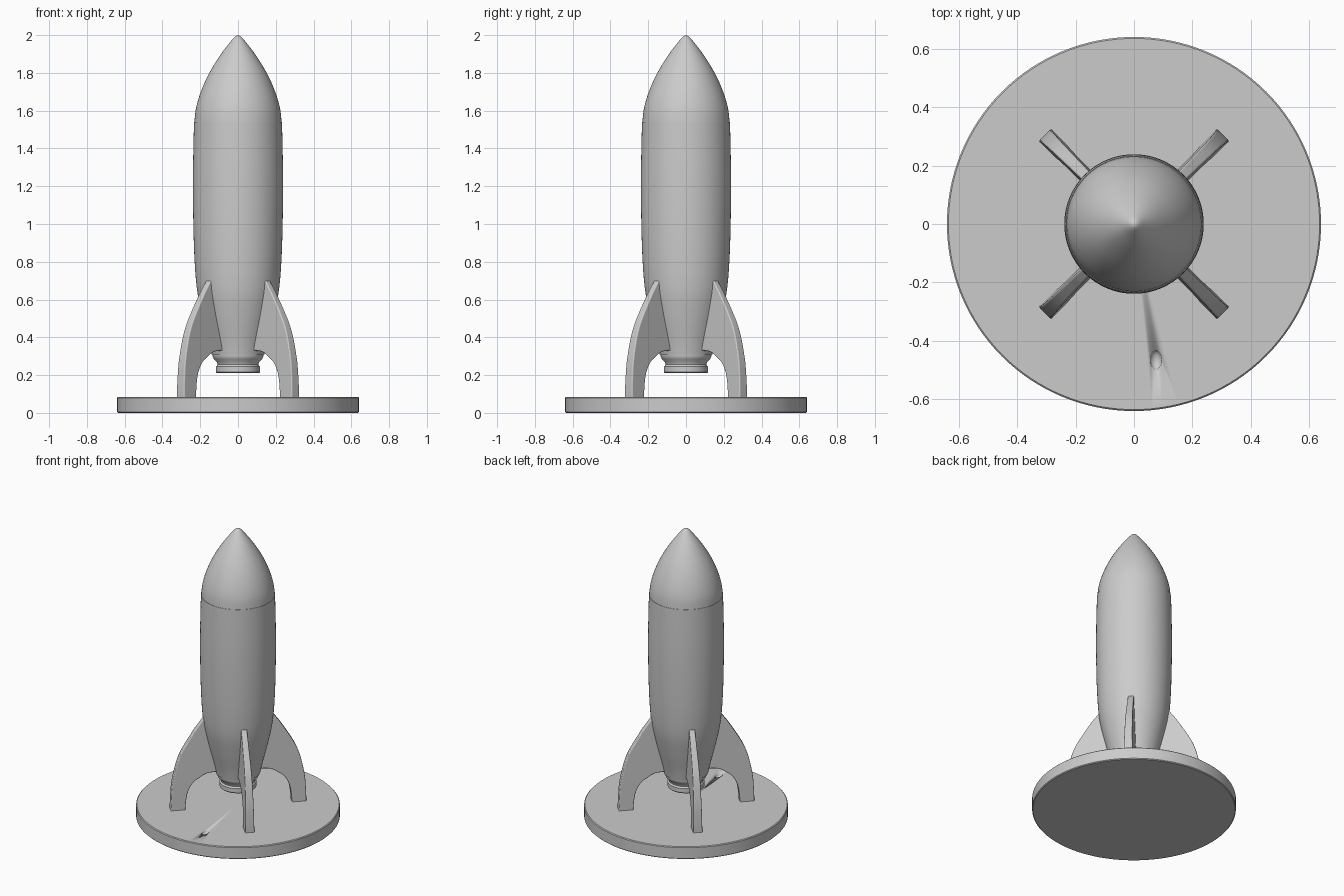
import bpy, bmesh
from math import pi, cos, sin, radians
from mathutils import Matrix

default = bpy.data.objects.get("Cube")
if default:
    bpy.data.objects.remove(default, do_unlink=True)

grey = bpy.data.materials.new("plain grey")
grey.use_nodes = True
colour = (0.6, 0.6, 0.6, 1)
grey.diffuse_color = colour
grey.node_tree.nodes["Principled BSDF"].inputs["Base Color"].default_value = colour


def finish(bm, name, angle=35):
    bmesh.ops.recalc_face_normals(bm, faces=bm.faces)
    mesh = bpy.data.meshes.new(name)
    bm.to_mesh(mesh)
    bm.free()
    mesh.materials.append(grey)
    obj = bpy.data.objects.new(name, mesh)
    bpy.context.collection.objects.link(obj)
    bpy.ops.object.select_all(action='DESELECT')
    obj.select_set(True)
    bpy.context.view_layer.objects.active = obj
    bpy.ops.object.shade_smooth_by_angle(angle=radians(angle))
    return obj


def smooth_path(pts, steps=5):
    """Catmull-Rom curve through the points."""
    ext = [pts[0], *pts, pts[-1]]
    out = []
    for a, b, c, d in zip(ext, ext[1:], ext[2:], ext[3:]):
        for k in range(steps):
            t = k / steps
            out.append(tuple(
                0.5 * (2*q + (r - p)*t + (2*p - 5*q + 4*r - s)*t*t + (3*q - p - 3*r + s)*t**3)
                for p, q, r, s in zip(a, b, c, d)))
    return out + [pts[-1]]


def lathe(name, profile, sides=96):
    bm = bmesh.new()
    rings = []
    for r, z in profile:
        if r < 1e-4:
            rings.append([bm.verts.new((0, 0, z))] * sides)
        else:
            rings.append([bm.verts.new((r*cos(2*pi*i/sides), r*sin(2*pi*i/sides), z))
                          for i in range(sides)])
    for low, high in zip(rings, rings[1:]):
        for i in range(sides):
            j = (i + 1) % sides
            quad = list(dict.fromkeys((low[i], low[j], high[j], high[i])))
            if len(quad) > 2:
                bm.faces.new(quad)
    return finish(bm, name)


# Round stand with a softened rim
stand = lathe("stand", [(0, 0), (.635, 0), (.64, .005), (.64, .08), (.635, .085), (0, .085)], 128)

# Small oval pit in the top of the stand
bm = bmesh.new()
bmesh.ops.create_uvsphere(bm, u_segments=24, v_segments=12, radius=1,
                          matrix=Matrix.Translation((.075, -.465, .085)) @ Matrix.Diagonal((.02, .033, .02, 1)))
cutter = finish(bm, "pit_cutter")
cutter.hide_render = True
cutter.hide_set(True)
pit = stand.modifiers.new("pit", 'BOOLEAN')
pit.object = cutter
pit.operation = 'DIFFERENCE'

# Hull, nose and engine nozzle
hull = [(.14, .31), (.155, .38), (.19, .52), (.218, .66), (.232, .85),
        (.238, 1.1), (.238, 1.3), (.233, 1.54)]
lathe("hull", [(0, .31)] + smooth_path(hull) + [(0, 1.54)])
nose = [(.231, 1.535), (.223, 1.61), (.197, 1.7), (.152, 1.8), (.09, 1.9), (.032, 1.975), (.013, 1.994)]
lathe("nose_cone", [(0, 1.535)] + smooth_path(nose) + [(0, 2)])
lathe("nozzle", [(0, .21), (.11, .21), (.116, .216), (.116, .245), (.108, .255),
                 (.112, .27), (.128, .285), (.134, .3), (.134, .315), (0, .315)])

# Four curved landing fins on the diagonals, thicker towards the foot
outer = smooth_path([(.432, .07), (.43, .16), (.418, .29), (.376, .45), (.292, .6), (.237, .68), (.205, .72)])
inner = smooth_path([(.1, .33), (.195, .325), (.25, .297), (.295, .26), (.328, .19), (.342, .07)])
outline = outer + [(.1, .7)] + inner
for n, label in enumerate(("back_left", "back_right", "front_right", "front_left")):
    bm = bmesh.new()
    sides = []
    for sign in (-1, 1):
        verts = [bm.verts.new((r, sign * (.031 - .018*z), z)) for r, z in outline]
        bm.faces.new(verts)
        sides.append(verts)
    for i in range(len(outline)):
        j = (i + 1) % len(outline)
        bm.faces.new((sides[0][i], sides[0][j], sides[1][j], sides[1][i]))
    bmesh.ops.rotate(bm, verts=bm.verts, matrix=Matrix.Rotation(pi/4 + n*pi/2, 3, 'Z'))
    fin = finish(bm, "fin_" + label, 50)
    bevel = fin.modifiers.new("rounded_edge", 'BEVEL')
    bevel.width = .012
    bevel.segments = 3
    bevel.angle_limit = radians(50)
